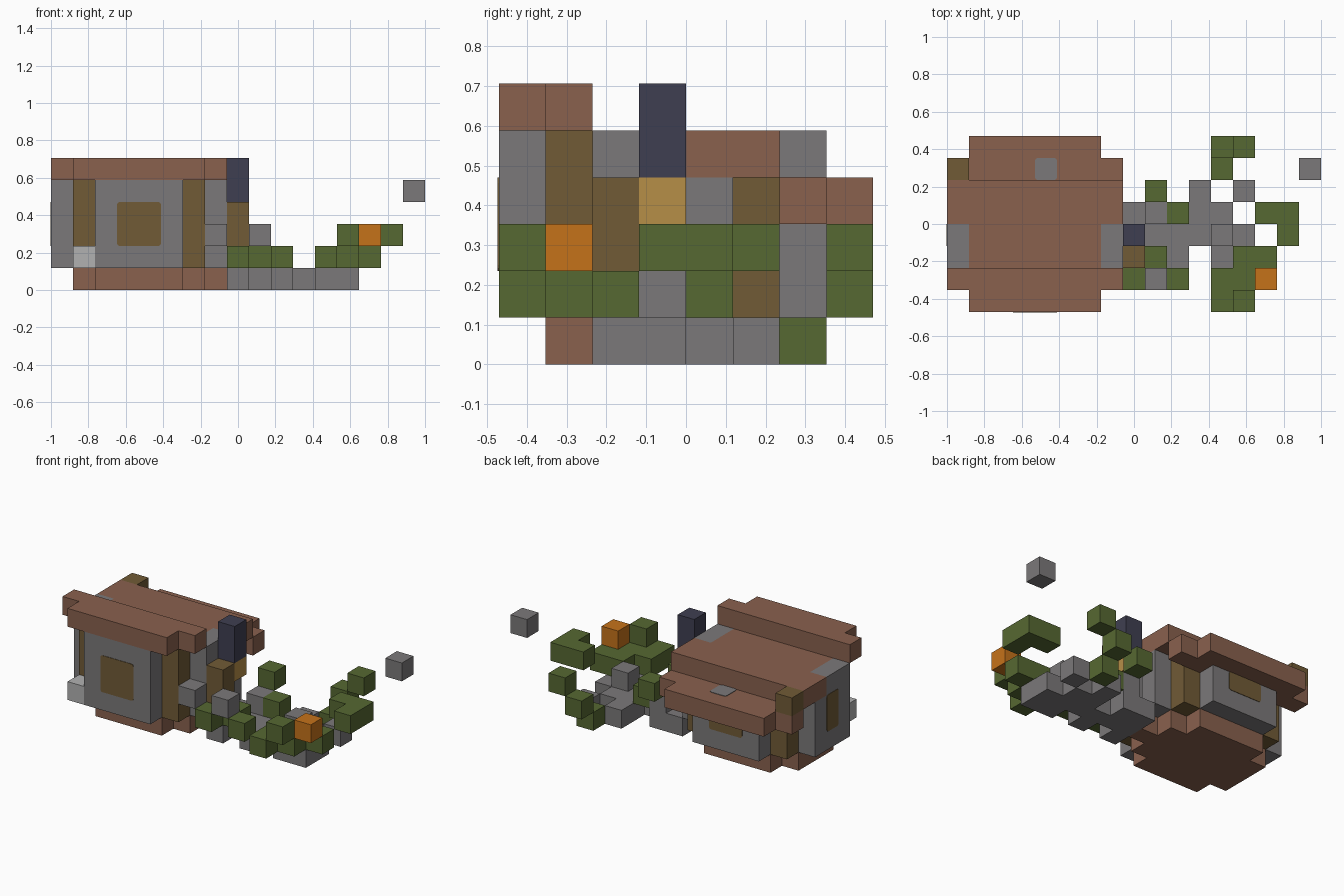
import bpy, bmesh
from mathutils import Vector

if "Cube" in bpy.data.objects:
    bpy.data.objects.remove(bpy.data.objects["Cube"], do_unlink=True)

U = 2 / 17  # one building block
ORIGIN = Vector((-1, -4 * U, 0))


def material(name, hex_color):
    lin = [(int(hex_color[n:n + 2], 16) / 255) ** 2.2 for n in (0, 2, 4)]
    mat = bpy.data.materials.new(name)
    mat.use_nodes = True
    mat.diffuse_color = (*lin, 1)
    mat.node_tree.nodes["Principled BSDF"].inputs["Base Color"].default_value = (*lin, 1)
    return mat


BROWN = material("red brown wood", "88614f")
STONE = material("grey stone", "7a7879")
TIMBER = material("olive timber", "705b39")
LEAF = material("leaf green", "576835")
IRON = material("dark iron", "414152")
ORANGE = material("pumpkin orange", "c47220")
GOLD = material("gold", "b58d49")
PALE = material("pale stone", "b0b0b0")


def add_box(bm, lo, hi):
    """Box between two corners."""
    verts = bmesh.ops.create_cube(bm, size=1)["verts"]
    for v in verts:
        v.co = Vector([lo[a] if v.co[a] < 0 else hi[a] for a in range(3)])


def finish(bm, name, mat):
    mesh = bpy.data.meshes.new(name)
    bm.to_mesh(mesh)
    bm.free()
    mesh.materials.append(mat)
    obj = bpy.data.objects.new(name, mesh)
    bpy.context.scene.collection.objects.link(obj)
    return obj


def blocks(name, mat, *boxes):
    """Each box is a start cell and an optional size in cells."""
    bm = bmesh.new()
    for start, *size in boxes:
        lo = ORIGIN + Vector(start) * U
        add_box(bm, lo, lo + Vector(size[0] if size else (1, 1, 1)) * U)
    return finish(bm, name, mat)


def plate(name, mat, start, size, axis, side):
    """Thin plate with rounded corners on the outside of a wall."""
    lo = ORIGIN + Vector(start) * U
    hi = lo + Vector(size) * U
    face = hi[axis] if side > 0 else lo[axis]
    lo[axis], hi[axis] = face - 0.003, face + 0.003
    bm = bmesh.new()
    add_box(bm, lo, hi)
    edges = [e for e in bm.edges
             if abs((e.verts[0].co - e.verts[1].co)[axis]) > 0.001]
    bmesh.ops.bevel(bm, geom=edges, offset=0.015, segments=3, profile=0.5, affect='EDGES')
    return finish(bm, name, mat)


# Hut floor and doorstep
blocks("floor", BROWN, ((2, 1, 0), (4, 5, 1)), ((1, 2, 0), (1, 3, 1)), ((6, 2, 0), (1, 3, 1)))
blocks("doorstep", BROWN, ((7, 3, 0),))

# Corner posts
for label, x in (("left", 6), ("right", 1)):
    blocks("front_post_" + label, TIMBER, ((x, 1, 1), (1, 1, 4)))
    blocks("back_post_" + label, TIMBER, ((x, 5, 1), (1, 1, 3)))

# Walls
blocks("front_wall", STONE, ((2, 0, 1), (4, 1, 4)))
blocks("back_wall", STONE, ((2, 6, 1), (4, 1, 2)))
blocks("right_wall", STONE, ((0, 2, 1), (1, 2, 4)), ((0, 4, 1), (1, 1, 3)))
blocks("door_wall", STONE, ((7, 2, 1), (1, 1, 4)), ((7, 3, 4),), ((7, 4, 1), (1, 1, 3)))
plate("front_window", TIMBER, (3, 0, 2), (2, 1, 2), 1, -1)
plate("back_window", TIMBER, (3, 6, 2), (2, 1, 1), 1, 1)
plate("side_window", TIMBER, (0, 3, 2), (1, 1, 2), 0, -1)

# Stepped roof falling towards the back
blocks("roof_front", BROWN, ((0, 1, 5), (8, 1, 1)), ((1, 0, 5), (6, 1, 1)))
blocks("roof_middle", BROWN, ((1, 2, 4), (6, 2, 1)), ((0, 4, 4), (8, 2, 1)))
blocks("roof_back", BROWN, ((0, 6, 3), (8, 1, 1)), ((1, 7, 3), (6, 1, 1)))
plate("roof_patch", STONE, (4, 6, 3), (1, 1, 1), 2, 1)
blocks("roof_peg", TIMBER, ((0, 6, 4),))

# Things beside the hut
blocks("pale_block", PALE, ((1, 0, 1),))
blocks("wall_stone", STONE, ((7, 1, 2),))
blocks("porch_post", TIMBER, ((8, 2, 2), (1, 1, 2)))
blocks("lantern", GOLD, ((8, 3, 3),))
blocks("chimney", IRON, ((8, 3, 4), (1, 1, 2)))

# Stone path
blocks("path", STONE,
       ((8, 2, 0), (1, 3, 1)), ((9, 3, 0), (1, 2, 1)), ((10, 2, 0), (1, 2, 1)),
       ((11, 3, 0), (1, 3, 1)), ((12, 2, 0), (1, 3, 1)), ((13, 2, 0), (1, 2, 1)),
       ((13, 5, 0),))
blocks("raised_stones", STONE, ((9, 4, 1),), ((12, 3, 1),), ((9, 1, 2),))
blocks("floating_stone", STONE, ((16, 6, 4),))

# Leaf blocks
blocks("hut_leaves", LEAF, ((8, 1, 1),), ((9, 2, 1),), ((10, 1, 1),), ((10, 4, 1),), ((9, 5, 2),))
blocks("front_leaves", LEAF, ((12, 0, 1),), ((13, 0, 2),), ((12, 1, 1), (2, 1, 1)),
       ((13, 2, 1), (2, 1, 1)))
blocks("side_leaves", LEAF, ((14, 4, 2), (2, 1, 1)), ((15, 3, 2),))
blocks("back_leaves", LEAF, ((12, 6, 0),), ((12, 7, 1),), ((13, 7, 2),))
blocks("pumpkin", ORANGE, ((14, 1, 2),))
